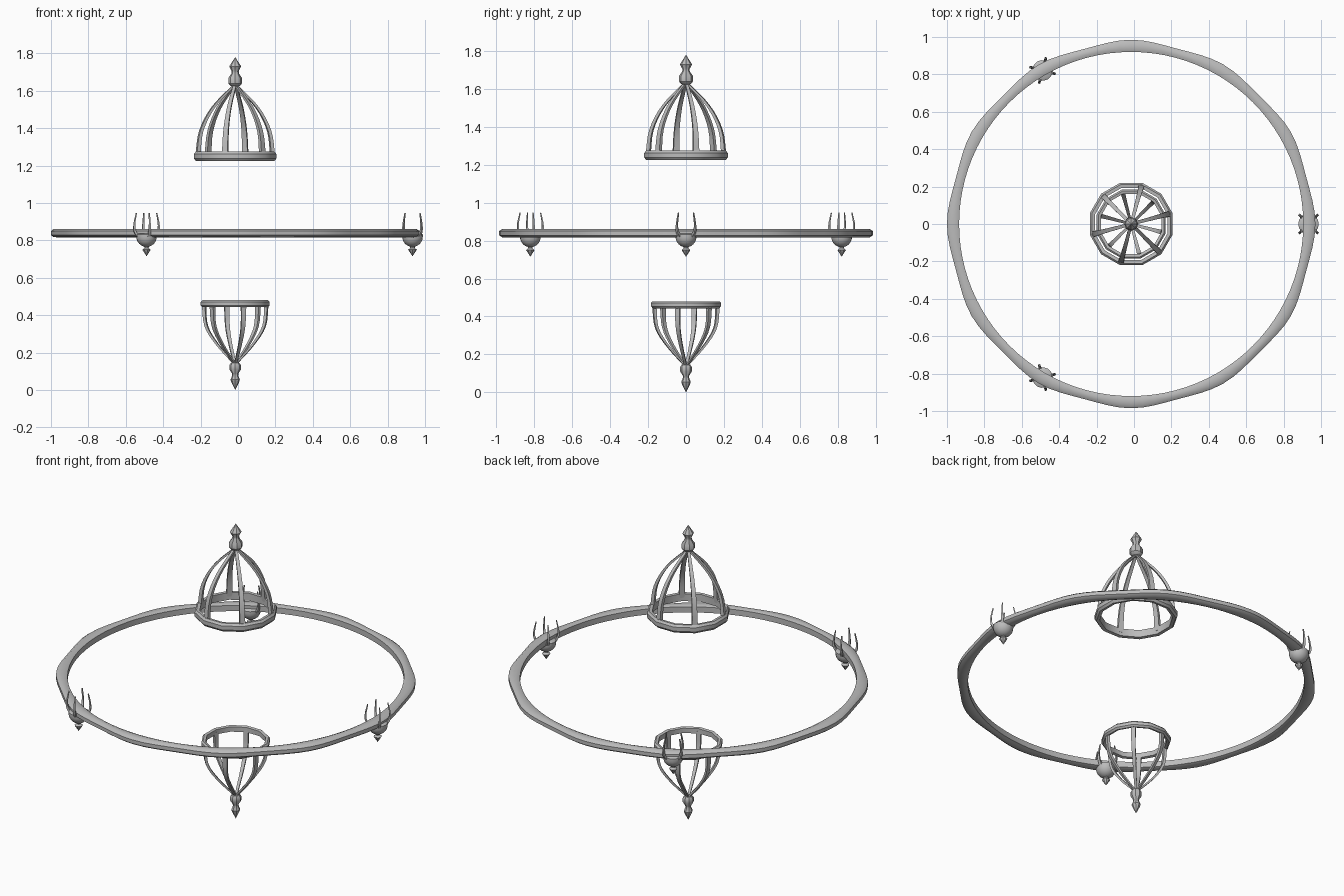
import bpy, bmesh
from math import sin, cos, pi, radians
from mathutils import Vector, Matrix

cube = bpy.data.objects.get("Cube")
if cube:
    bpy.data.objects.remove(cube)

metal = bpy.data.materials.new("grey_metal")
metal.use_nodes = True
GREY = (0.5, 0.5, 0.5, 1)
metal.diffuse_color = GREY
metal.node_tree.nodes["Principled BSDF"].inputs["Base Color"].default_value = GREY

CX = -0.015  # shared axis of ring and cages


def finish(name, bm, matrix, sharp=35):
    bmesh.ops.remove_doubles(bm, verts=bm.verts, dist=0.00005)
    bmesh.ops.recalc_face_normals(bm, faces=bm.faces)
    mesh = bpy.data.meshes.new(name)
    bm.to_mesh(mesh)
    bm.free()
    mesh.materials.append(metal)
    mesh.shade_smooth()
    mesh.set_sharp_from_angle(angle=radians(sharp))
    obj = bpy.data.objects.new(name, mesh)
    obj.matrix_world = matrix
    bpy.context.collection.objects.link(obj)
    return obj


def bridge(bm, rings, wrap):
    """Join successive closed loops of points with quads."""
    loops = [[bm.verts.new(p) for p in ring] for ring in rings]
    n = len(loops[0])
    pairs = list(zip(loops, loops[1:]))
    if wrap:
        pairs.append((loops[-1], loops[0]))
    for a, b in pairs:
        for i in range(n):
            j = (i + 1) % n
            bm.faces.new((a[i], a[j], b[j], b[i]))
    return loops


def lathe(name, profile, segs, matrix, closed=False, start=0, wave=None, sharp=35):
    """Spin a (radius, height) profile; wave optionally varies the radius."""
    bm = bmesh.new()
    rings = []
    for r, z in profile:
        ring = []
        for i in range(segs):
            a = start + 2 * pi * i / segs
            q = wave(r, a) if wave else r
            ring.append((q * cos(a), q * sin(a), z))
        rings.append(ring)
    bridge(bm, rings, closed)
    return finish(name, bm, matrix, sharp)


def smooth_path(points, steps=4):
    """Interpolate a few (r, z) points with a soft spline."""
    p = [Vector(q) for q in points]
    p = [2 * p[0] - p[1]] + p + [2 * p[-1] - p[-2]]
    out = []
    for a, b, c, d in zip(p, p[1:], p[2:], p[3:]):
        for k in range(steps):
            t = k / steps
            out.append(0.5 * (2 * b + (c - a) * t + (2 * a - 5 * b + 4 * c - d) * t * t
                              + (3 * b - a - 3 * c + d) * t ** 3))
    return out + [p[-2]]


def bars(name, points, count, start, wide, deep, tip, matrix):
    """Tapered rectangular bars following a radial path, repeated around z."""
    path = smooth_path(points)
    bm = bmesh.new()
    for n in range(count):
        turn = Matrix.Rotation(start + 2 * pi * n / count, 3, 'Z')
        rings = []
        for i, p in enumerate(path):
            t = path[min(i + 1, len(path) - 1)] - path[max(i - 1, 0)]
            t.normalize()
            k = 1 + (tip - 1) * i / (len(path) - 1)
            nx, nz = t.y * deep * k / 2, -t.x * deep * k / 2
            w = wide * k / 2
            rings.append([turn @ Vector((p.x + s * nx, u * w, p.y + s * nz))
                          for s, u in ((1, 1), (1, -1), (-1, -1), (-1, 1))])
        loops = bridge(bm, rings, False)
        bm.faces.new(loops[0])
        bm.faces.new(loops[-1])
    return finish(name, bm, matrix)


axis = Matrix.Translation((CX, 0, 0))

# Large hoop with a softly scalloped outer edge
lathe("large_hoop",
      [(0.92, 0.822), (0.92, 0.856), (0.935, 0.862), (0.962, 0.861),
       (0.977, 0.85), (0.977, 0.828), (0.962, 0.817), (0.935, 0.816)],
      96, axis, closed=True,
      wave=lambda r, a: r + (0.008 * cos(12 * a) if r > 0.95 else 0))

# Upper and lower cages
RIM = radians(15)
lathe("upper_rim",
      [(0.2, 1.228), (0.2, 1.272), (0.218, 1.274), (0.228, 1.262),
       (0.228, 1.238), (0.218, 1.225)], 12, axis, closed=True, start=RIM)
bars("upper_ribs", [(0.207, 1.25), (0.188, 1.385), (0.122, 1.51), (0.006, 1.63)],
     6, RIM, 0.032, 0.02, 0.5, axis)
lathe("upper_finial",
      [(0, 1.615), (0.027, 1.627), (0.037, 1.64), (0.037, 1.668), (0.02, 1.692),
       (0.019, 1.705), (0.032, 1.73), (0, 1.78)], 8, axis)

lathe("lower_rim",
      [(0.167, 0.447), (0.167, 0.476), (0.182, 0.48), (0.191, 0.471),
       (0.191, 0.453), (0.182, 0.443)], 12, axis, closed=True, start=RIM)
bars("lower_ribs", [(0.173, 0.46), (0.16, 0.342), (0.1, 0.245), (0.005, 0.14)],
     6, radians(45), 0.027, 0.017, 0.5, axis)
lathe("lower_finial",
      [(0, 0.153), (0.023, 0.145), (0.031, 0.133), (0.031, 0.11), (0.017, 0.088),
       (0.016, 0.077), (0.025, 0.055), (0.02, 0.04), (0, 0)], 8, axis)

# Three clawed cups hung on the hoop
cup = [(0.055 * sin(a), 0.82 - 0.055 * cos(a)) for a in (pi * k / 16 for k in range(9))]
cup += [(0.055, 0.832), (0.046, 0.838), (0, 0.838)]
for i, side in enumerate(("left", "right_back", "right_front")):
    place = axis @ Matrix.Rotation(2 * pi * i / 3, 4, 'Z') @ Matrix.Translation((0.948, 0, 0))
    lathe(side + "_cup", cup, 16, place)
    lathe(side + "_cup_drop",
          [(0, 0.772), (0.013, 0.768), (0.012, 0.76), (0.023, 0.75), (0, 0.715)], 8, place)
    bars(side + "_claws", [(0.046, 0.82), (0.065, 0.85), (0.067, 0.89), (0.056, 0.947)],
         4, radians(45), 0.016, 0.014, 0.35, place)
